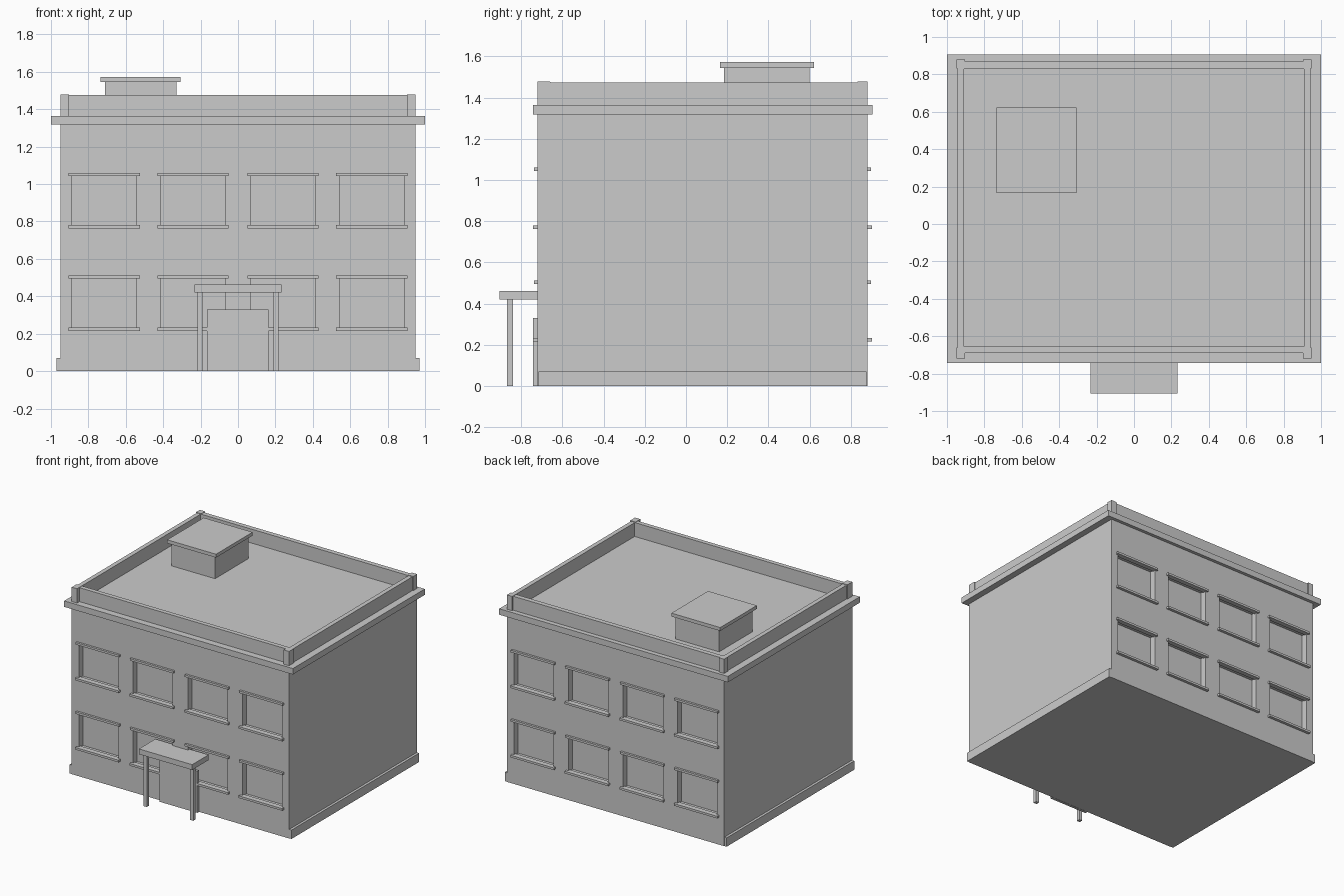
import bpy
import bmesh

cube = bpy.data.objects.get("Cube")
if cube:
    bpy.data.objects.remove(cube, do_unlink=True)

grey = bpy.data.materials.new("plain_grey")
grey.use_nodes = True
colour = (0.6, 0.6, 0.6, 1)
grey.diffuse_color = colour
grey.node_tree.nodes["Principled BSDF"].inputs["Base Color"].default_value = colour


def box(name, x, y, z):
    """Box spanning the given (low, high) ranges."""
    bm = bmesh.new()
    bmesh.ops.create_cube(bm, size=1)
    for v in bm.verts:
        v.co = [r[0] if c < 0 else r[1] for c, r in zip(v.co, (x, y, z))]
    mesh = bpy.data.meshes.new(name)
    bm.to_mesh(mesh)
    bm.free()
    mesh.materials.append(grey)
    obj = bpy.data.objects.new(name, mesh)
    bpy.context.collection.objects.link(obj)
    return obj


FRONT, BACK = -0.72, 0.88
DEPTH = 0.05

# Main block, plinth and the roof slab that forms the cornice
walls = box("walls", (-0.95, 0.95), (FRONT, BACK), (0, 1.34))
box("plinth", (-0.97, 0.97), (FRONT + 0.003, BACK - 0.003), (0, 0.07))
box("cornice", (-1, 1), (-0.743, 0.905), (1.318, 1.365))

# Parapet walls and corner posts
for side, y in (("front", (-0.69, -0.655)), ("back", (0.83, 0.868))):
    box(f"parapet_{side}", (-0.943, 0.943), y, (1.36, 1.475))
for side, s in (("right", -1), ("left", 1)):
    x = sorted((s * 0.908, s * 0.943))
    box(f"parapet_{side}", x, (-0.69, 0.868), (1.36, 1.474))
    x = sorted((s * 0.904, s * 0.95))
    box(f"front_post_{side}", x, (FRONT, -0.66), (1.36, 1.478))
    box(f"back_post_{side}", x, (0.832, BACK), (1.36, 1.478))

# Recessed windows with lintels and sills on the front and back
cutters = bpy.data.collections.new("window_cutters")
bpy.context.scene.collection.children.link(cutters)
for face, wall, out in (("front", FRONT, -1), ("back", BACK, 1)):
    for floor, low in (("lower", 0.215), ("upper", 0.763)):
        for i, cx in enumerate((-0.715, -0.24, 0.24, 0.715)):
            label = f"{face}_{floor}_{i + 1}"
            hole = box(f"cutter_{label}", (cx - 0.173, cx + 0.173),
                       sorted((wall - out * DEPTH, wall + out * 0.1)),
                       (low + 0.01, low + 0.288))
            bpy.context.collection.objects.unlink(hole)
            cutters.objects.link(hole)
            hole.hide_render = True
            hole.hide_viewport = True
            span = (cx - 0.19, cx + 0.19)
            box(f"sill_{label}", span,
                sorted((wall - out * 0.02, wall + out * 0.022)), (low, low + 0.017))
            box(f"lintel_{label}", span,
                sorted((wall - out * 0.02, wall + out * 0.017)),
                (low + 0.28, low + 0.297))
cut = walls.modifiers.new("window_openings", "BOOLEAN")
cut.operand_type = "COLLECTION"
cut.collection = cutters
cut.solver = "EXACT"

# Entrance door and canopy on two columns
box("door", (-0.165, 0.163), (-0.742, -0.722), (0, 0.33))
box("canopy", (-0.233, 0.233), (-0.905, -0.70), (0.42, 0.462))
for side, s in (("right", -1), ("left", 1)):
    box(f"canopy_column_{side}", sorted((s * 0.19, s * 0.217)),
        (-0.868, -0.84), (0, 0.425))

# Rooftop hut with overhanging lid
box("roof_hut", (-0.71, -0.33), (0.185, 0.6), (1.36, 1.55))
box("roof_hut_lid", (-0.735, -0.308), (0.165, 0.622), (1.545, 1.572))
